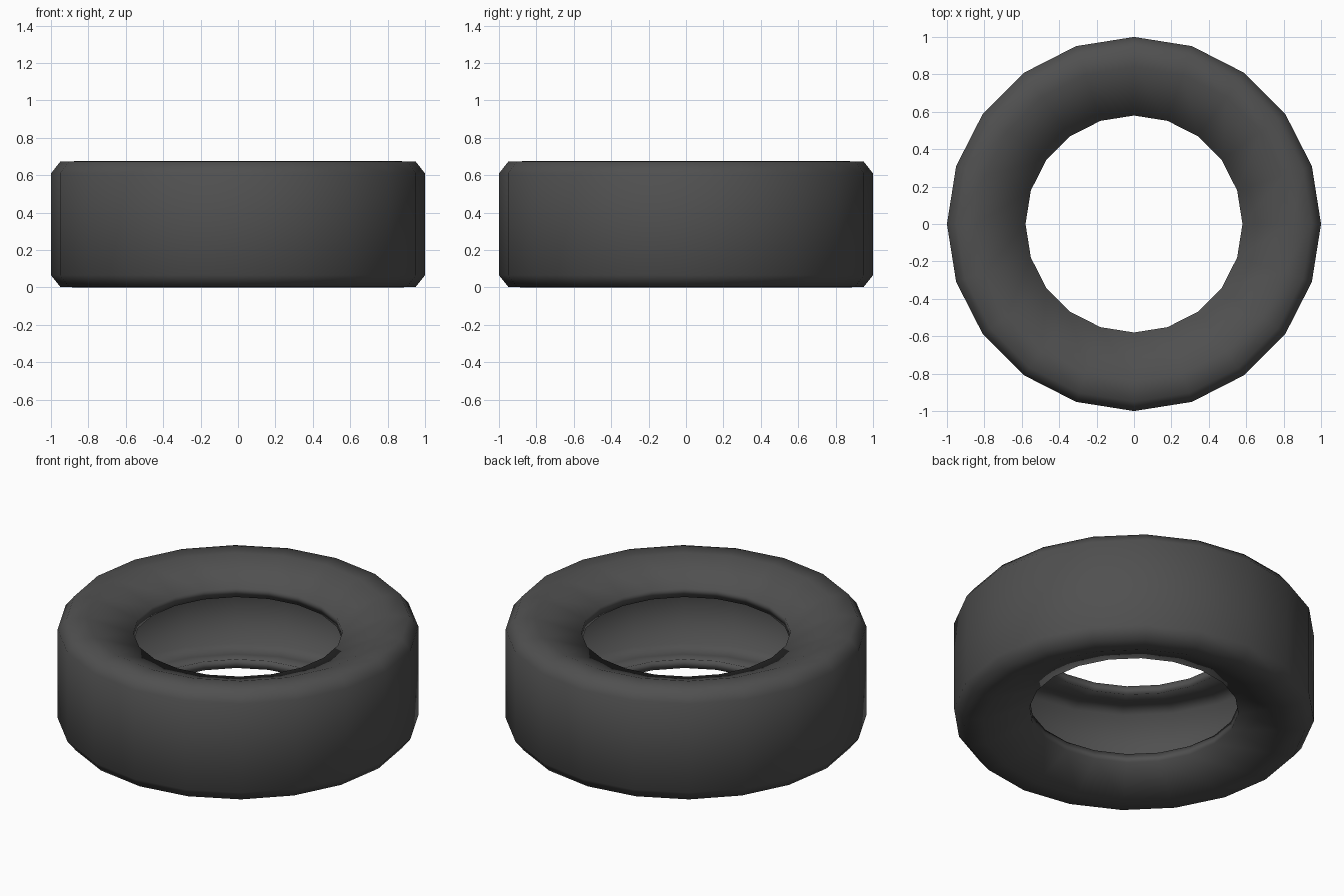
import bpy, bmesh
from math import cos, sin, pi

if "Cube" in bpy.data.objects:
    bpy.data.objects.remove(bpy.data.objects["Cube"])

SIDES = 20
HEIGHT = 0.676

# Upper half of the tyre section (radius, z): inner cavity, bead lip, sidewall, shoulder
inner_upper = [(0.90, 0.58), (0.80, 0.60), (0.58, 0.528)]
outer_upper = [(0.58, 0.582), (0.84, HEIGHT), (0.95, 0.673), (1.0, 0.61)]
upper = inner_upper + outer_upper
# Mirrored lower half closes the section
profile = upper + [(r, HEIGHT - z) for r, z in reversed(upper)]

# Lathe the section around z
bm = bmesh.new()
rings = []
for i in range(SIDES):
    a = 2 * pi * i / SIDES
    rings.append([bm.verts.new((r * cos(a), r * sin(a), z)) for r, z in profile])
n = len(profile)
for i in range(SIDES):
    a, b = rings[i], rings[(i + 1) % SIDES]
    for j in range(n):
        k = (j + 1) % n
        bm.faces.new((a[j], b[j], b[k], a[k]))
bmesh.ops.recalc_face_normals(bm, faces=bm.faces)
for f in bm.faces:
    f.smooth = True

mesh = bpy.data.meshes.new("tyre")
bm.to_mesh(mesh)
bm.free()
tyre = bpy.data.objects.new("tyre", mesh)
bpy.context.collection.objects.link(tyre)

# Dark rubber
rubber = bpy.data.materials.new("rubber")
rubber.diffuse_color = (0.08, 0.08, 0.08, 1)
rubber.use_nodes = True
rubber.node_tree.nodes["Principled BSDF"].inputs["Base Color"].default_value = rubber.diffuse_color
mesh.materials.append(rubber)
